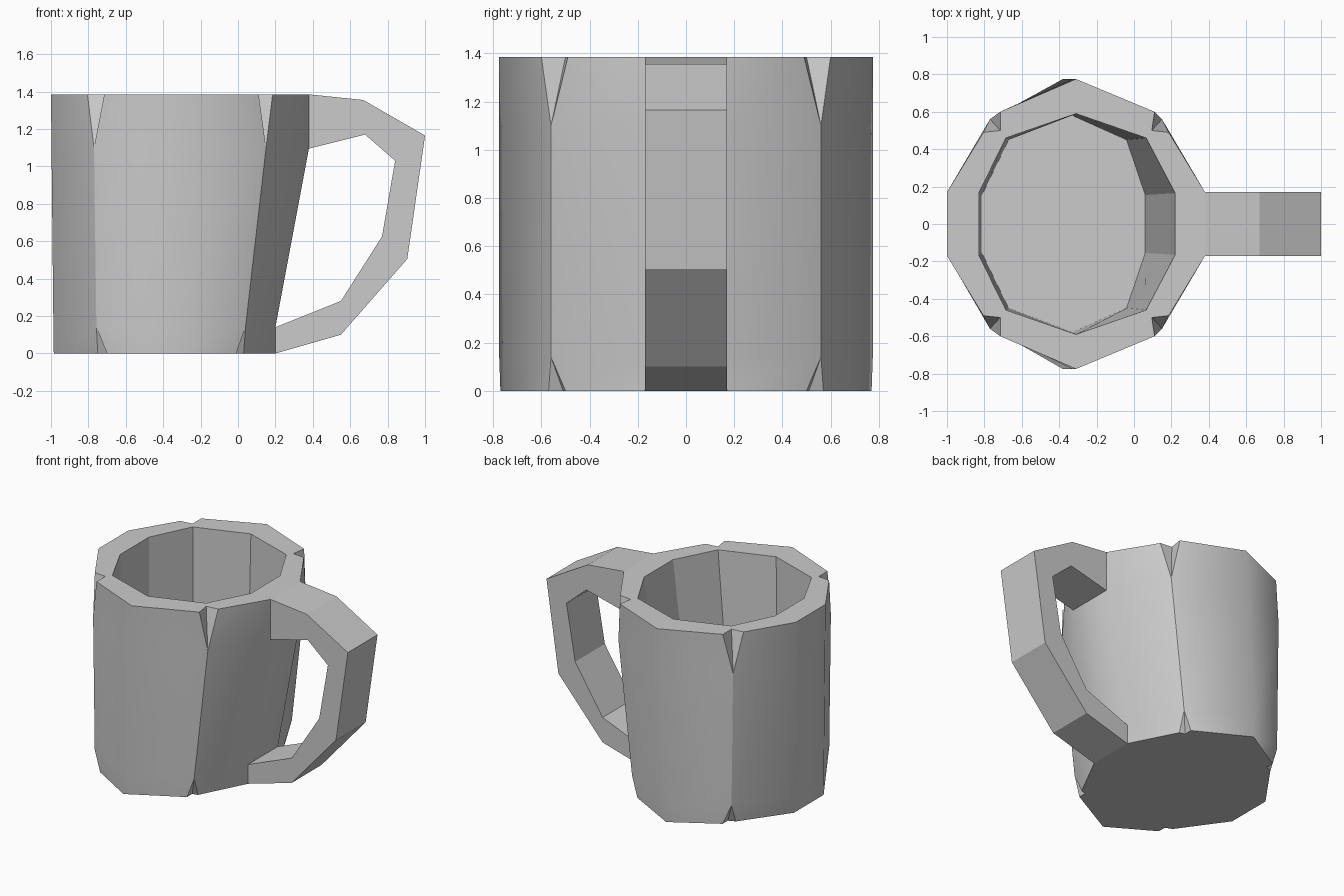
import bpy, bmesh

if "Cube" in bpy.data.objects:
    bpy.data.objects.remove(bpy.data.objects["Cube"])

TOP = 1.385
HALF_W = 0.17


def ring(half, z):
    # Mirror a half outline (y > 0, right to left) into a full closed ring
    return [(x, y, z) for x, y in half] + [(x, -y, z) for x, y in reversed(half)]


def plain(a, b, c, d, e):
    # Outline whose diagonal corners are single points (tripled to match notches)
    return [a, b, b, b, c, d, d, d, e]


def finish(bm, name):
    bmesh.ops.remove_doubles(bm, verts=bm.verts, dist=0.0005)
    bmesh.ops.recalc_face_normals(bm, faces=bm.faces)
    mesh = bpy.data.meshes.new(name)
    bm.to_mesh(mesh)
    bm.free()
    obj = bpy.data.objects.new(name, mesh)
    bpy.context.collection.objects.link(obj)
    return obj


# Cup: outer wall with notched corners, rim, inner wall and floor
outer = [
    ring([(0.20, HALF_W), (0.03, 0.50), (-0.01, 0.51), (-0.01, 0.57), (-0.38, 0.77),
          (-0.70, 0.58), (-0.70, 0.52), (-0.75, 0.50), (-0.985, HALF_W)], 0),
    ring(plain((0.20, HALF_W), (0.04, 0.56), (-0.38, 0.775), (-0.757, 0.56),
               (-0.987, HALF_W)), 0.14),
    ring(plain((0.38, HALF_W), (0.15, 0.56), (-0.33, 0.775), (-0.77, 0.56),
               (-0.997, HALF_W)), 1.10),
    ring([(0.38, HALF_W), (0.185, 0.49), (0.095, 0.50), (0.11, 0.60), (-0.31, 0.775),
          (-0.715, 0.60), (-0.715, 0.50), (-0.805, 0.49), (-1.0, HALF_W)], TOP),
]
inner = [
    ring(plain((0.22, 0.165), (0.065, 0.46), (-0.31, 0.59), (-0.685, 0.46),
               (-0.83, 0.165)), TOP),
    ring(plain((0.06, 0.155), (-0.04, 0.45), (-0.33, 0.58), (-0.67, 0.45),
               (-0.815, 0.15)), 0.14),
]

bm = bmesh.new()
rows = [[bm.verts.new(p) for p in r] for r in outer + inner]
n = len(rows[0])
for k in range(len(rows) - 1):
    for i in range(n):
        j = (i + 1) % n
        f = bm.faces.new((rows[k][i], rows[k][j], rows[k + 1][j], rows[k + 1][i]))
        f.smooth = k < 3
bm.faces.new(list(reversed(rows[0])))
bm.faces.new(rows[-1])
# Crisp creases along the notched corners and the two rims
for k in range(4):
    for i in range(n):
        a = rows[k][i]
        if i % 9 not in (0, 4, 8) and k < 3:
            e = bm.edges.get((a, rows[k + 1][i]))
            e.smooth = False
        if k in (0, 3):
            bm.edges.get((a, rows[k][(i + 1) % n])).smooth = False
finish(bm, "cup")

# Handle: rectangular band following an outer and an inner profile
out_pts = [(0.38, TOP), (0.67, 1.355), (1.0, 1.165), (0.905, 0.505), (0.55, 0.10), (0.20, 0)]
in_pts = [(0.38, 1.095), (0.68, 1.17), (0.84, 1.03), (0.77, 0.625), (0.55, 0.28), (0.20, 0.14)]
bm = bmesh.new()
sections = []
for (ox, oz), (ix, iz) in zip(out_pts, in_pts):
    sections.append([bm.verts.new(p) for p in (
        (ox, -HALF_W, oz), (ox, HALF_W, oz), (ix, HALF_W, iz), (ix, -HALF_W, iz))])
for a, b in zip(sections, sections[1:]):
    for i in range(4):
        j = (i + 1) % 4
        bm.faces.new((a[i], a[j], b[j], b[i]))
finish(bm, "handle")
